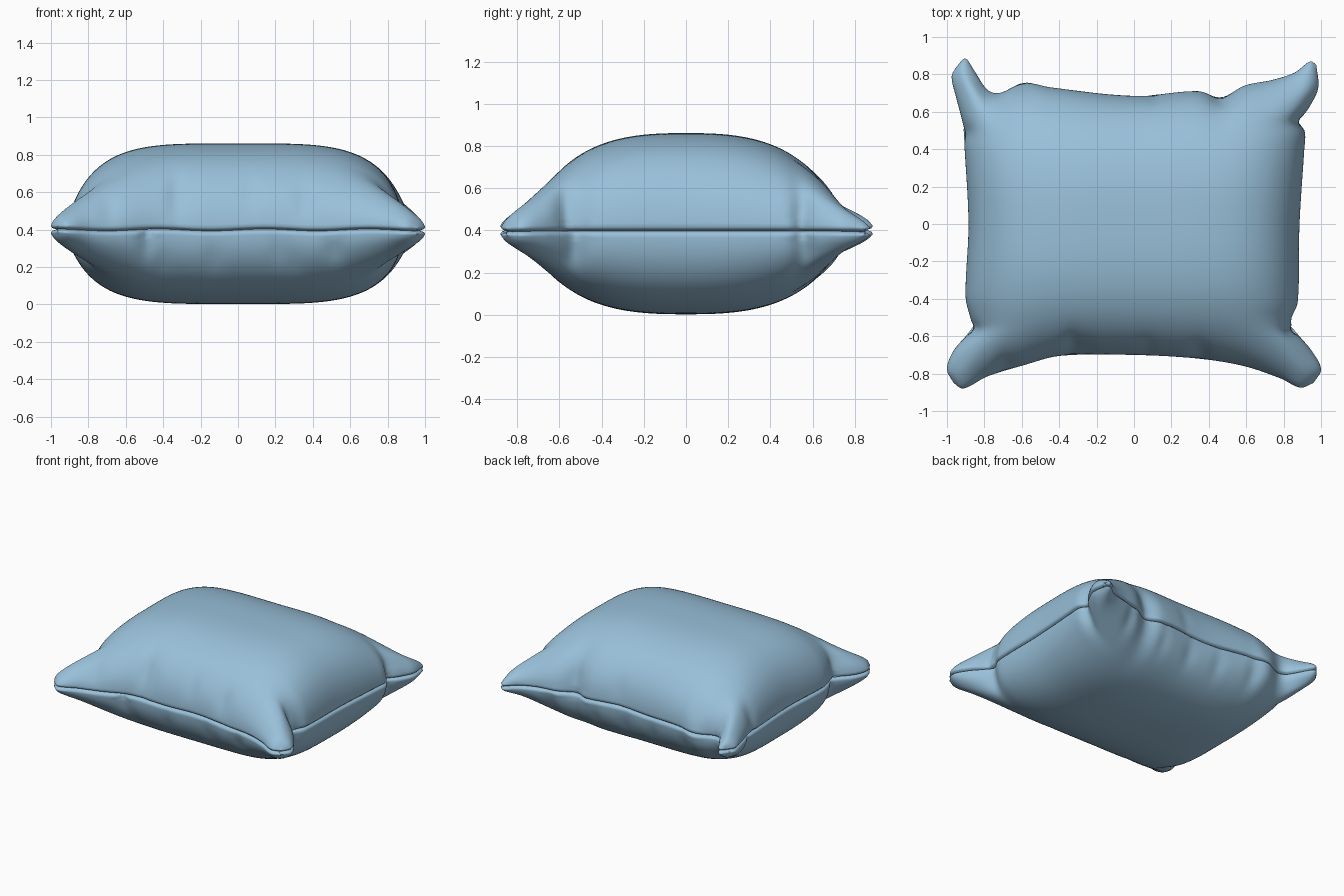
import bpy, bmesh, math

if "Cube" in bpy.data.objects:
    bpy.data.objects.remove(bpy.data.objects["Cube"])

# Plan outline of each side: (position along side, distance from centre)
FRONT = [(-.98, .85), (-.93, .88), (-.8, .815), (-.6, .755), (-.4, .705), (0, .70),
         (.35, .72), (.6, .76), (.8, .825), (.91, .875), (.98, .85)]
BACK = [(-.98, .84), (-.93, .885), (-.88, .82), (-.81, .72), (-.74, .70), (-.6, .755),
        (-.45, .73), (0, .685), (.35, .71), (.47, .675), (.6, .74), (.75, .77),
        (.87, .81), (.95, .87), (.98, .85)]
LEFT = [(-.87, .965), (-.8, 1.0), (-.7, .965), (-.6, .885), (-.55, .87), (-.4, .90),
        (0, .885), (.4, .905), (.55, .915), (.7, .95), (.82, .975), (.87, .95)]
RIGHT = [(-.87, .96), (-.8, 1.0), (-.7, .95), (-.6, .87), (-.53, .84), (-.43, .875),
         (0, .885), (.4, .91), (.5, .915), (.57, .895), (.65, .94), (.75, .985), (.87, .975)]

# Creases: (position along side, half width, height from seam, reach, depth)
CREASES = {
    ("front", 1): [(-.33, .035, .22, .14, .06), (-.26, .03, .2, .12, -.025),
                   (.07, .03, .2, .1, .025), (.36, .04, .16, .1, .03), (-.7, .04, .12, .08, .02)],
    ("front", -1): [(-.49, .03, .05, .12, .04), (-.42, .03, .2, .1, -.025), (-.13, .03, .15, .1, .025),
                    (.22, .03, .12, .1, .025), (.29, .03, .18, .1, -.025), (.52, .04, .1, .08, .03)],
    ("back", 1): [(-.6, .05, .15, .12, .02), (.1, .03, .12, .1, .015), (.47, .04, .12, .1, .02)],
    ("back", -1): [(-.5, .04, .12, .1, .03), (-.2, .03, .14, .1, .025), (.05, .03, .14, .1, .025),
                   (.3, .03, .14, .1, .025), (.65, .04, .1, .1, .03)],
    ("left", 1): [(-.58, .03, .1, .12, .035), (.5, .04, .1, .1, .02)],
    ("left", -1): [(-.55, .03, .1, .12, .03), (.57, .03, .1, .1, .03)],
    ("right", 1): [(-.59, .025, .1, .12, .045), (.56, .03, .08, .1, .03)],
    ("right", -1): [(-.55, .035, .1, .1, .035), (.57, .03, .08, .1, .03)],
}


def lookup(table, p):
    """Smooth cubic interpolation through an outline."""
    p = min(max(p, table[0][0]), table[-1][0])
    i = max(k for k in range(len(table) - 1) if table[k][0] <= p)

    def slope(k):
        a, b = table[max(k - 1, 0)], table[min(k + 1, len(table) - 1)]
        return (b[1] - a[1]) / (b[0] - a[0])
    (x0, y0), (x1, y1) = table[i], table[i + 1]
    w = x1 - x0
    t = (p - x0) / w
    return ((2*t**3 - 3*t*t + 1) * y0 + (t**3 - 2*t*t + t) * w * slope(i)
            + (3*t*t - 2*t**3) * y1 + (t**3 - t*t) * w * slope(i + 1))


def crease(side, half, along, rise):
    return sum(d * math.exp(-((along - p) / w)**2 - ((rise - h) / r)**2)
               for p, w, h, r, d in CREASES[(side, half)])


N = 100          # divisions across the cloth
LIP = 2          # rings tucked into the seam
INSET = [0, .008, .03]
LIFT = [1, .45, 0]


def cloth_point(i, j, half):
    ci, cj = min(max(i, 0), N), min(max(j, 0), N)
    ring_x, ring_y = abs(i - ci), abs(j - cj)
    ring = max(ring_x, ring_y)
    u = math.sin(math.pi / 2 * (2 * ci / N - 1))
    v = math.sin(math.pi / 2 * (2 * cj / N - 1))
    au, av = abs(u), abs(v)
    xn, yn = u * (.89 + .09 * au**3), v * (.70 + .17 * av**3)
    sx, sy = ("right" if u > 0 else "left"), ("back" if v > 0 else "front")
    ex, ey = edge[sx][cj], edge[sy][ci]
    x = u * (.885 + (ex - .885) * au**4)
    y = v * (.70 + (ey - .70) * av**4)
    # Puffed height, dropping steeply at the seam
    g = math.sqrt(max(0, (1 - au**4.2) * (1 - av**2.7)))
    rise = g * (.447 if half > 0 else .38)
    # Creases push the side walls in, and the seam ring tucks under
    cx = crease(sx, half, yn, rise) * au**6
    cy = crease(sy, half, xn, rise) * av**6
    x -= math.copysign(cx + INSET[ring_x], u)
    y -= math.copysign(cy + INSET[ring_y], v)
    wave = .005 * math.sin(11 * xn) * av**8
    base = .398 + half * .016 * LIFT[ring]
    return x, y, base + wave * (1 - g) + half * rise


# Outline samples for every division
params = [math.sin(math.pi / 2 * (2 * k / N - 1)) for k in range(N + 1)]
edge = {}
for name, table in (("front", FRONT), ("back", BACK)):
    edge[name] = [lookup(table, u * (.89 + .09 * abs(u)**3)) for u in params]
for name, table in (("left", LEFT), ("right", RIGHT)):
    edge[name] = [lookup(table, v * (.70 + .17 * abs(v)**3)) for v in params]

cloth = bpy.data.materials.new("light_blue_cloth")
cloth.diffuse_color = (.32, .53, .70, 1)
cloth.use_nodes = True
cloth.node_tree.nodes["Principled BSDF"].inputs["Base Color"].default_value = cloth.diffuse_color

# Upper and lower halves of the cushion
for name, half in (("cushion_top", 1), ("cushion_bottom", -1)):
    bm = bmesh.new()
    span = range(-LIP, N + LIP + 1)
    grid = [[bm.verts.new(cloth_point(i, j, half)) for j in span] for i in span]
    for a in range(len(grid) - 1):
        for b in range(len(grid) - 1):
            quad = [grid[a][b], grid[a + 1][b], grid[a + 1][b + 1], grid[a][b + 1]]
            bm.faces.new(quad if half > 0 else quad[::-1])
    # Relax the fabric slightly so that folds stay soft
    inner = [v for row in grid[4:-4] for v in row[4:-4]]
    for _ in range(4):
        bmesh.ops.smooth_vert(bm, verts=inner, factor=.5,
                              use_axis_x=True, use_axis_y=True, use_axis_z=True)
    for f in bm.faces:
        f.smooth = True
    mesh = bpy.data.meshes.new(name)
    bm.to_mesh(mesh)
    bm.free()
    mesh.materials.append(cloth)
    obj = bpy.data.objects.new(name, mesh)
    bpy.context.collection.objects.link(obj)
